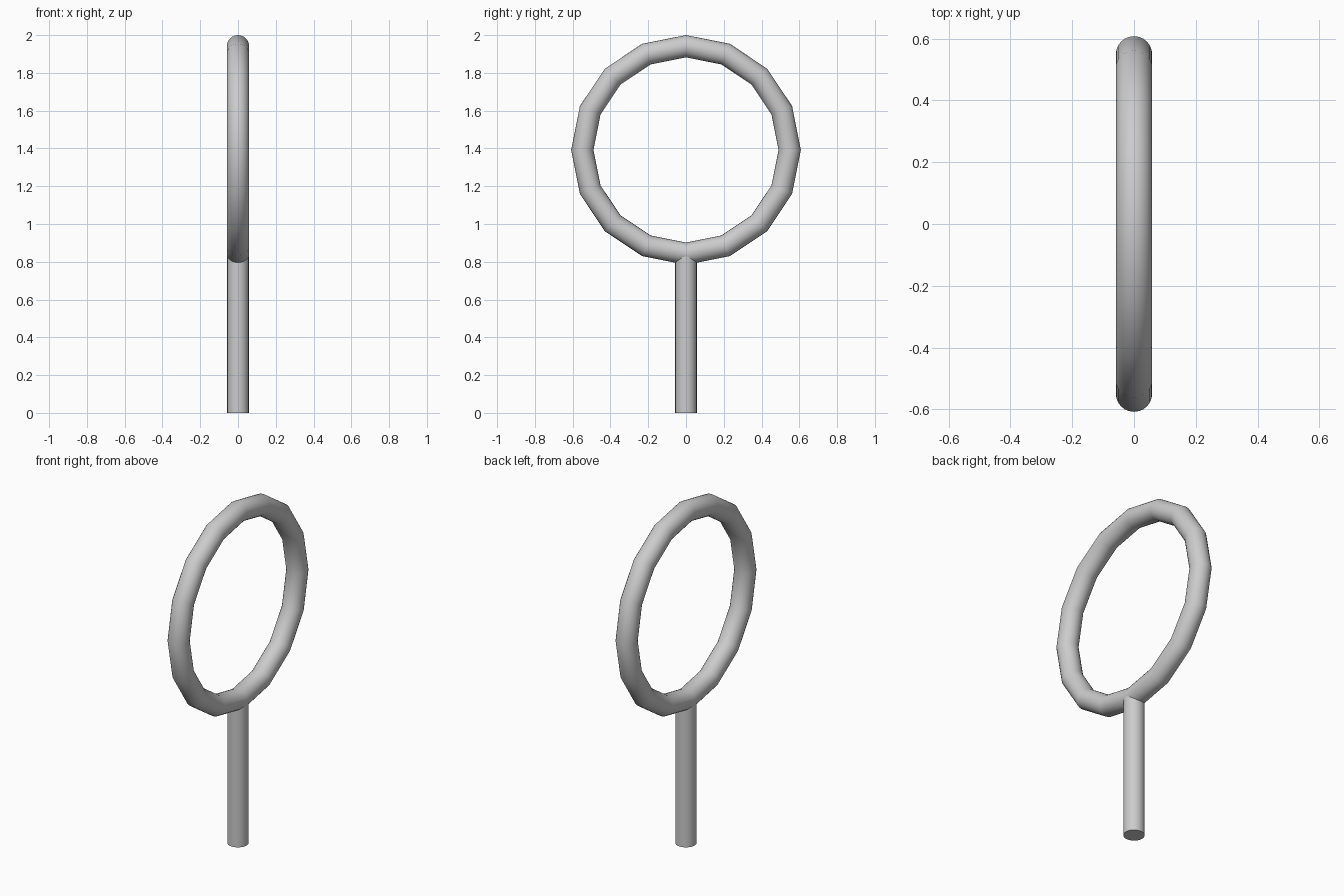
import bpy
import math

if "Cube" in bpy.data.objects:
    bpy.data.objects.remove(bpy.data.objects["Cube"])

RING_R, TUBE_R = 0.549, 0.059   # ring centreline and tube radii
RING_Z = 2.0 - RING_R - TUBE_R  # ring centre, so the top sits at z = 2
POST_R = 0.057


def finish(name):
    obj = bpy.context.object
    obj.name = name
    bpy.ops.object.transform_apply(location=False, rotation=True, scale=True)
    bpy.ops.object.shade_smooth_by_angle(angle=math.radians(40))
    return obj


# Upright hoop with 16 straight segments, facing along x
bpy.ops.mesh.primitive_torus_add(
    major_segments=16, minor_segments=24,
    major_radius=RING_R, minor_radius=TUBE_R,
    location=(0, 0, RING_Z), rotation=(0, math.pi / 2, 0))
finish("hoop")

# Round post from the ground into the bottom of the hoop
post_top = RING_Z - RING_R
bpy.ops.mesh.primitive_cylinder_add(
    vertices=24, radius=POST_R, depth=post_top,
    location=(0, 0, post_top / 2))
finish("post")
